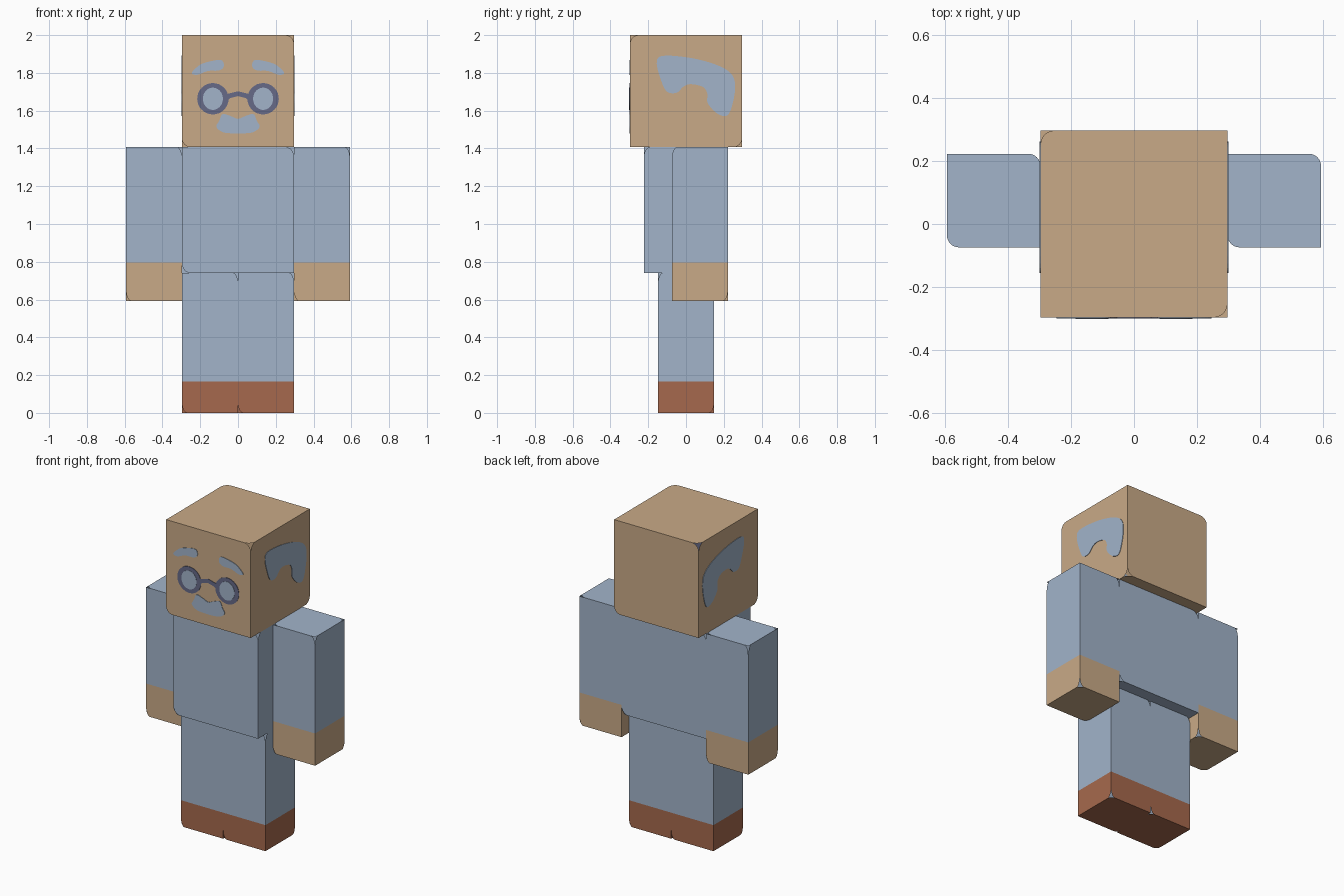
import bpy
import bmesh
import math
from itertools import product
from mathutils import Vector

if "Cube" in bpy.data.objects:
    bpy.data.objects.remove(bpy.data.objects["Cube"], do_unlink=True)

U = 2 / 27            # one block unit
HEAD = 4 * U          # half the head's width


def material(name, color):
    mat = bpy.data.materials.new(name)
    mat.use_nodes = True
    mat.use_backface_culling = True
    mat.diffuse_color = (*color, 1)
    mat.node_tree.nodes["Principled BSDF"].inputs["Base Color"].default_value = (*color, 1)
    return mat


skin = material("tan skin", (0.584, 0.402, 0.242))
cloth = material("pale blue", (0.36, 0.456, 0.591))
leather = material("brown leather", (0.381, 0.141, 0.074))
metal = material("slate frame", (0.133, 0.144, 0.242))


def finish(name, bm, mats):
    mesh = bpy.data.meshes.new(name)
    bm.to_mesh(mesh)
    bm.free()
    for mat in mats:
        mesh.materials.append(mat)
    obj = bpy.data.objects.new(name, mesh)
    bpy.context.collection.objects.link(obj)
    return obj


def panel_outline(lo, hi, axis, side, flip, cap_radius):
    """Rectangle of one box side, with its two opposite clipped corners rounded."""
    a, b = (axis + 1) % 3, (axis + 2) % 3
    points = []
    for sa, sb in ((-1, -1), (1, -1), (1, 1), (-1, 1)):
        corner = Vector((0, 0, 0))
        corner[axis] = hi[axis] if side > 0 else lo[axis]
        corner[a] = hi[a] if sa > 0 else lo[a]
        corner[b] = hi[b] if sb > 0 else lo[b]
        if side * sa * sb * flip > 0:
            points.append(corner)
            continue
        ra, rb = (max(0.026, 0.075 * (hi[k] - lo[k])) for k in (a, b))
        if axis == 2 and cap_radius:
            ra = rb = cap_radius
        steps = range(7) if sa * sb > 0 else range(6, -1, -1)
        for i in steps:
            t = math.pi / 2 * i / 6
            p = corner.copy()
            p[a] -= sa * ra * (1 - math.cos(t))
            p[b] -= sb * rb * (1 - math.sin(t))
            points.append(p)
    return points if side > 0 else points[::-1]


def block(name, lo, hi, mats, split=None, top_flip=1, cap_radius=None):
    """Box of six panels; below the split height the second material is used."""
    bm = bmesh.new()
    for axis, side in product(range(3), (-1, 1)):
        flip = top_flip if (axis, side) == (2, 1) else 1
        outline = panel_outline(lo, hi, axis, side, flip, cap_radius)
        bm.faces.new([bm.verts.new(p) for p in outline])
    bmesh.ops.remove_doubles(bm, verts=bm.verts, dist=1e-5)
    if split:
        bmesh.ops.bisect_plane(bm, geom=bm.verts[:] + bm.edges[:] + bm.faces[:],
                               plane_co=(0, 0, split), plane_no=(0, 0, 1))
        for face in bm.faces:
            face.material_index = int(face.calc_center_median().z < split)
    return finish(name, bm, mats)


def smooth_loop(points, steps=5):
    """Closed rounded outline through a few points."""
    result = []
    n = len(points)
    for i in range(n):
        p0, p1, p2, p3 = (Vector(points[(i + k) % n]) for k in (-1, 0, 1, 2))
        for j in range(steps):
            t = j / steps
            result.append(0.5 * (2 * p1 + (p2 - p0) * t
                                 + (2 * p0 - 5 * p1 + 4 * p2 - p3) * t ** 2
                                 + (3 * p1 - p0 - 3 * p2 + p3) * t ** 3))
    return result


def ellipse(cx, cz, rx, rz, n=32):
    return [(cx + rx * math.cos(math.tau * i / n), cz + rz * math.sin(math.tau * i / n))
            for i in range(n)]


def on_front(u, v, d):
    return (u, -HEAD - d, v)


def on_left(u, v, d):
    return (HEAD + d, u, v)


def on_right(u, v, d):
    return (-HEAD - d, u, v)


def plate(name, outline, place, height, mat):
    """Thin painted plate lying on a side of the head."""
    bm = bmesh.new()
    back = [bm.verts.new(place(u, v, -0.001)) for u, v in outline]
    front = [bm.verts.new(place(u, v, height)) for u, v in outline]
    bm.faces.new(back)
    bm.faces.new(front)
    n = len(outline)
    for i in range(n):
        j = (i + 1) % n
        bm.faces.new((back[i], back[j], front[j], front[i]))
    bmesh.ops.recalc_face_normals(bm, faces=bm.faces)
    return finish(name, bm, [mat])


# Head and torso
block("head", (-HEAD, -HEAD, 19 * U), (HEAD, HEAD, 27 * U), [skin])
block("torso", (-HEAD, -3 * U, 10 * U), (HEAD, 3 * U, 19 * U), [cloth])

# Arms with bare hands, legs with shoes
for label, x_arm, x_leg in (("right", -8 * U, -4 * U), ("left", 4 * U, 0)):
    block(label + "_arm", (x_arm, -U, 8 * U), (x_arm + 4 * U, 3 * U, 19 * U),
          [cloth, skin], split=0.797, top_flip=-1, cap_radius=0.038)
    block(label + "_leg", (x_leg, -2 * U, 0), (x_leg + 4 * U, 2 * U, 10 * U),
          [cloth, leather], split=0.165, cap_radius=0.03)

# Eyebrows, spectacles
brow = [(0.245, 1.80), (0.205, 1.84), (0.16, 1.858), (0.09, 1.868), (0.075, 1.835),
        (0.10, 1.813), (0.16, 1.81), (0.215, 1.79)]
for label, s in (("right", -1), ("left", 1)):
    plate(label + "_eyebrow", smooth_loop([(s * x, z) for x, z in brow]),
          on_front, 0.003, cloth)
    plate(label + "_spectacle_rim", ellipse(s * 0.133, 1.663, 0.083, 0.083),
          on_front, 0.003, metal)
    plate(label + "_lens", ellipse(s * 0.133, 1.663, 0.053, 0.059),
          on_front, 0.005, cloth)
bridge = [(-0.07, 1.685), (-0.03, 1.695), (0, 1.703), (0.03, 1.695), (0.07, 1.685),
          (0.07, 1.645), (0.04, 1.667), (0, 1.677), (-0.04, 1.667), (-0.07, 1.645)]
plate("spectacle_bridge", bridge, on_front, 0.0025, metal)

# Moustache, mirrored from one half
half = [(0.04, 1.572), (0.082, 1.582), (0.1, 1.545), (0.115, 1.515), (0.085, 1.488),
        (0.035, 1.48)]
moustache = [(0, 1.557)] + half + [(-x, z) for x, z in reversed(half)]
plate("moustache", smooth_loop(moustache), on_front, 0.003, cloth)

# Hair on both sides of the head
hair = [(-0.155, 1.85), (-0.125, 1.89), (0.02, 1.88), (0.155, 1.845), (0.235, 1.80),
        (0.26, 1.74), (0.25, 1.65), (0.22, 1.575), (0.165, 1.585), (0.115, 1.64),
        (0.113, 1.69), (0.09, 1.725), (0.03, 1.74), (-0.01, 1.73), (-0.05, 1.695),
        (-0.10, 1.70), (-0.13, 1.755)]
plate("left_hair", smooth_loop(hair), on_left, 0.003, cloth)
plate("right_hair", smooth_loop(hair), on_right, 0.003, cloth)
